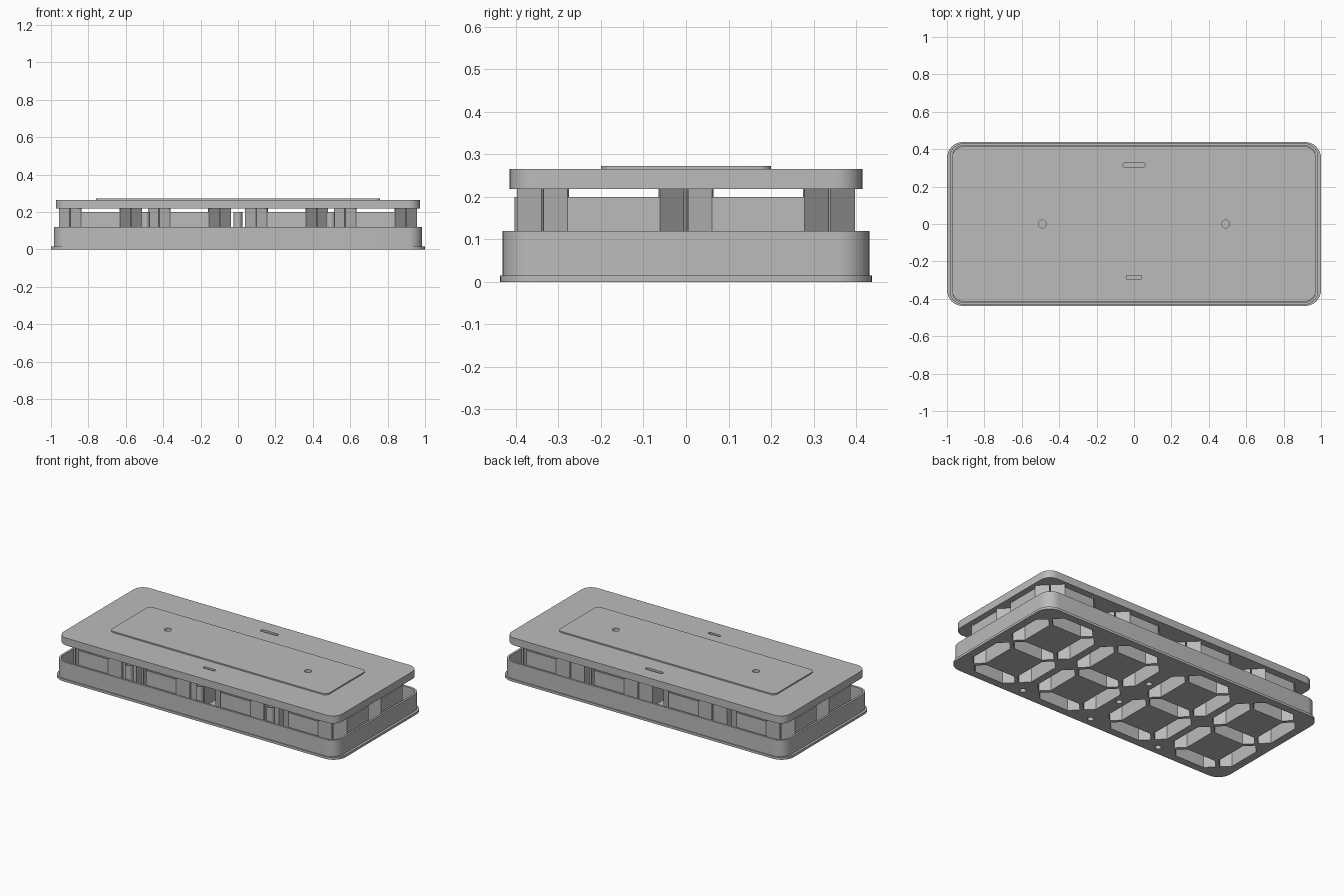
import bpy, bmesh, math
from mathutils import Vector

if "Cube" in bpy.data.objects:
    bpy.data.objects.remove(bpy.data.objects["Cube"])

GREY = (0.5, 0.5, 0.5, 1)
mat = bpy.data.materials.new("plain_grey")
mat.use_nodes = True
mat.diffuse_color = GREY
mat.node_tree.nodes["Principled BSDF"].inputs["Base Color"].default_value = GREY


def rounded(hx, hy, r, cx=0, cy=0, steps=8):
    """Rounded rectangle outline, counter-clockwise."""
    pts = []
    for k, (sx, sy) in enumerate([(1, 1), (-1, 1), (-1, -1), (1, -1)]):
        for i in range(steps + 1):
            a = math.pi / 2 * (k + i / steps)
            pts.append((cx + sx * (hx - r) + r * math.cos(a),
                        cy + sy * (hy - r) + r * math.sin(a)))
    return pts


def circle(cx, cy, r, n=24):
    return [(cx + r * math.cos(math.tau * i / n), cy + r * math.sin(math.tau * i / n))
            for i in range(n)]


def hexagon(cx, cy, length, width, upright, inset):
    """Pointed display segment; length and width are half sizes."""
    w, tip = width - inset, length - inset * math.sqrt(2)
    f = tip - w
    pts = [(tip, 0), (f, w), (-f, w), (-tip, 0), (-f, -w), (f, -w)]
    return [(cx - y, cy + x) if upright else (cx + x, cy + y) for x, y in pts]


def make(name, prisms):
    """One object from prisms given as (outline, bottom, top)."""
    bm = bmesh.new()
    for outline, z0, z1 in prisms:
        low = [bm.verts.new((x, y, z0)) for x, y in outline]
        high = [bm.verts.new((x, y, z1)) for x, y in outline]
        bm.faces.new(low[::-1])
        bm.faces.new(high)
        for i in range(len(low)):
            j = (i + 1) % len(low)
            bm.faces.new((low[i], low[j], high[j], high[i]))
    bmesh.ops.recalc_face_normals(bm, faces=bm.faces)
    mesh = bpy.data.meshes.new(name)
    bm.to_mesh(mesh)
    bm.free()
    mesh.materials.append(mat)
    ob = bpy.data.objects.new(name, mesh)
    bpy.context.collection.objects.link(ob)
    return ob


def activate(ob):
    bpy.ops.object.select_all(action='DESELECT')
    ob.select_set(True)
    bpy.context.view_layer.objects.active = ob


def cut(ob, prisms):
    cutter = make("cutter", prisms)
    cutter.hide_render = True
    mod = ob.modifiers.new("cut", 'BOOLEAN')
    mod.operation, mod.solver, mod.object = 'DIFFERENCE', 'EXACT', cutter
    activate(ob)
    bpy.ops.object.modifier_apply(modifier=mod.name)
    bpy.data.objects.remove(cutter)


def smooth(ob):
    activate(ob)
    bpy.ops.object.shade_smooth_by_angle(angle=math.radians(30))


def walls(outer, inner, z0, tops):
    """Tube built from one wall per side, each with its own height."""
    n = len(outer)
    return [([outer[i], outer[(i + 1) % n], inner[(i + 1) % n], inner[i]], z0, tops[i])
            for i in range(n)]


# Layout of the four digits and the round indicator lights
DIGITS = [-0.735, -0.26, 0.26, 0.735]
SEGMENTS = [(0, y, 0.165, False) for y in (-0.34, 0, 0.34)]
SEGMENTS += [(x, y, 0.17, True) for x in (-0.165, 0.165) for y in (-0.17, 0.17)]
DOTS = [(0, 0.13), (0, -0.13), (0, -0.38), (-0.495, -0.38), (0.495, -0.38)]
FLOOR, LOW, HIGH = 0.015, 0.2, 0.218
WIDTH, GAP, WALL = 0.06, 0.003, 0.008

# Front housing: open tray with a lip and segment windows in its floor
housing = make("front_housing", [(rounded(0.985, 0.432, 0.075), 0, 0.12)])
holes = [(hexagon(d + x, y, l, WIDTH, up, GAP + WALL), -0.05, 0.05)
         for d in DIGITS for x, y, l, up in SEGMENTS]
holes += [(circle(x, y, 0.018), -0.05, 0.05) for x, y in DOTS]
cut(housing, [(rounded(0.972, 0.419, 0.062), FLOOR, 0.3)])
cut(housing, holes)
smooth(housing)

lip = make("housing_lip", [(rounded(1, 0.438, 0.085), 0, FLOOR)])
cut(lip, [(rounded(0.985, 0.432, 0.075), -0.1, 0.1)])
smooth(lip)

# Light channels: low long sides, taller pointed ends
for n, d in enumerate(DIGITS):
    parts = []
    for x, y, l, up in SEGMENTS:
        parts += walls(hexagon(d + x, y, l, WIDTH, up, GAP),
                       hexagon(d + x, y, l, WIDTH, up, GAP + WALL),
                       FLOOR, [HIGH, LOW, HIGH, HIGH, LOW, HIGH])
    make(f"digit_channels_{n + 1}", parts)

# Round tubes behind the indicator lights
for n, (x, y) in enumerate(DOTS):
    tube = make(f"indicator_tube_{n + 1}",
                walls(circle(x, y, 0.024), circle(x, y, 0.018), FLOOR, [LOW] * 24))
    smooth(tube)

# Back cover with slots, mounting holes and a raised panel
openings = [(rounded(0.06, 0.011, 0.01, 0, 0.315), 0.235, 0.4),
            (rounded(0.04, 0.009, 0.002, 0, -0.285), 0.235, 0.4)]
mounts = [(circle(x, 0, 0.021), 0.235, 0.4) for x in (-0.49, 0.49)]
cover = make("back_cover", [(rounded(0.974, 0.415, 0.065), HIGH, 0.265)])
cut(cover, openings + mounts)
smooth(cover)

panel = make("raised_panel", [(rounded(0.76, 0.2, 0.03), 0.265, 0.273)])
cut(panel, mounts)
smooth(panel)
